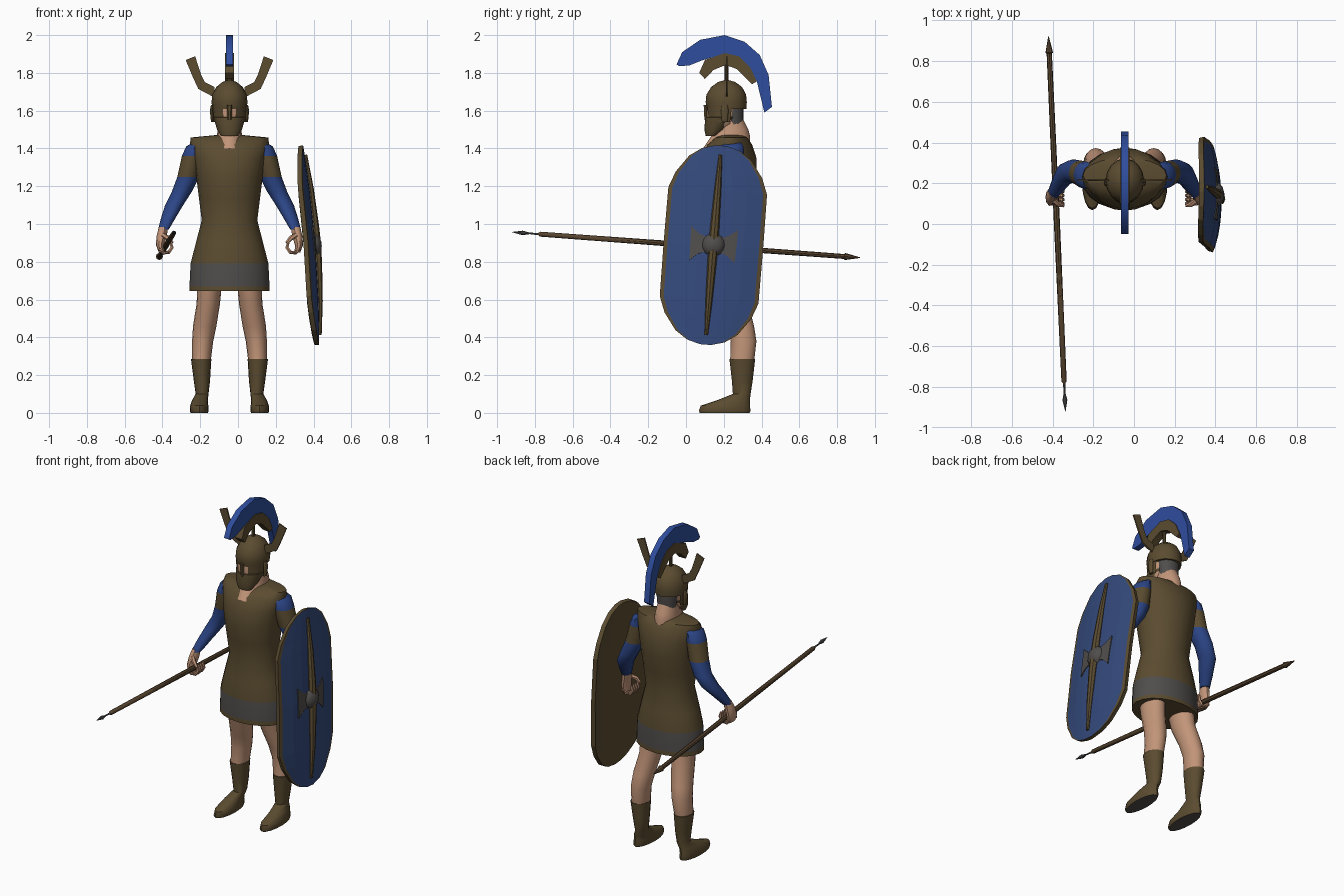
import bpy, bmesh, math
from mathutils import Vector, Matrix

if "Cube" in bpy.data.objects:
    bpy.data.objects.remove(bpy.data.objects["Cube"])

CX = -0.045  # body centre line


def material(name, r, g, b):
    m = bpy.data.materials.new(name)
    m.use_nodes = True
    m.diffuse_color = (r, g, b, 1)
    m.node_tree.nodes["Principled BSDF"].inputs["Base Color"].default_value = (r, g, b, 1)
    return m


BROWN = material("bronze brown", .105, .072, .03)
WOOD = material("dark wood", .095, .058, .028)
GREY = material("iron grey", .08, .075, .072)
SKIN = material("skin", .54, .30, .19)
SLEEVE = material("sleeve blue", .025, .06, .24)
CREST = material("crest blue", .028, .075, .34)
SHIELD = material("shield blue", .034, .068, .2)


def finish(name, bm, mats, rule=None, angle=40):
    for f in bm.faces:
        if rule:
            f.material_index = rule(f.calc_center_median())
    me = bpy.data.meshes.new(name)
    bm.to_mesh(me)
    bm.free()
    for m in mats:
        me.materials.append(m)
    if angle:
        me.shade_smooth()
        me.set_sharp_from_angle(angle=math.radians(angle))
    ob = bpy.data.objects.new(name, me)
    bpy.context.collection.objects.link(ob)
    return ob


def loft(name, rings, mats, rule=None, angle=40, keep=None):
    """Skin a list of equal-sized point rings and cap both ends."""
    bm = bmesh.new()
    rows = [[bm.verts.new(p) for p in ring] for ring in rings]
    n = len(rows[0])
    for a, b in zip(rows, rows[1:]):
        for i in range(n):
            j = (i + 1) % n
            bm.faces.new((a[i], a[j], b[j], b[i]))
    bm.faces.new(rows[0])
    bm.faces.new(rows[-1])
    bmesh.ops.recalc_face_normals(bm, faces=bm.faces)
    if keep:
        drop = [f for f in bm.faces if not keep(f.calc_center_median())]
        bmesh.ops.delete(bm, geom=drop, context="FACES")
    return finish(name, bm, mats, rule, angle)


def body(name, sections, mats, rule=None, side=1, n=16, **kw):
    """Horizontal ellipses given as (offset, y, z, x radius, y radius)."""
    turns = [math.tau * i / n for i in range(n)]
    rings = [[(CX + side * (dx + rx * math.cos(t)), y + ry * math.sin(t), z) for t in turns]
             for dx, y, z, rx, ry in sections]
    return loft(name, rings, mats, rule, **kw)


def tube(name, path, radii, mats, rule=None, n=8, angle=40):
    pts = [Vector(p) for p in path]
    rings = []
    for i, p in enumerate(pts):
        d = (pts[min(i + 1, len(pts) - 1)] - pts[max(i - 1, 0)]).normalized()
        a = d.cross(Vector((1, 0, 0)) if abs(d.x) < .9 else Vector((0, 1, 0))).normalized()
        b = d.cross(a)
        rings.append([p + radii[i] * (a * math.cos(math.tau * k / n) + b * math.sin(math.tau * k / n))
                      for k in range(n)])
    return loft(name, rings, mats, rule, angle)


def slab(name, outer, inner, half, place, mats):
    """Flat strip between two outlines, thickened both ways."""
    rings = [[place(*o, -half), place(*o, half), place(*i, half), place(*i, -half)]
             for o, i in zip(outer, inner)]
    return loft(name, rings, mats)


# tunic with a grey band above the hem
body("tunic", [(0, .22, .645, .213, .15), (0, .22, .67, .212, .15), (0, .22, .79, .206, .15),
               (0, .22, .9, .178, .14), (0, .22, 1.02, .147, .122), (0, .22, 1.14, .162, .138),
               (0, .22, 1.25, .176, .155), (0, .225, 1.35, .192, .148), (0, .23, 1.42, .21, .12),
               (0, .24, 1.458, .205, .085), (0, .24, 1.47, .08, .06)],
     [BROWN, GREY], lambda c: int(.67 < c.z < .79), n=20)

# neck, head and helmet
body("neck", [(0, .215, 1.40, .07, .125), (0, .235, 1.46, .068, .105),
              (0, .245, 1.50, .062, .085), (0, .23, 1.58, .055, .06)], [SKIN])
body("face", [(0, .17, 1.49, .04, .04), (0, .19, 1.53, .07, .08), (0, .2, 1.6, .08, .09),
              (0, .21, 1.68, .08, .09)], [SKIN])
body("helmet_dome", [(0, .215, 1.61, .091, .104), (0, .213, 1.645, .095, .109),
                     (0, .213, 1.685, .091, .105), (0, .215, 1.725, .07, .082),
                     (0, .215, 1.752, .038, .045), (0, .215, 1.762, .008, .01)], [BROWN])
body("chin_guard", [(0, .135, 1.465, .045, .03), (0, .155, 1.5, .066, .058),
                    (0, .19, 1.565, .085, .088), (0, .2, 1.568, .07, .07)], [BROWN])
body("cheek_guards", [(0, .2, 1.54, .083, .085), (0, .205, 1.62, .09, .1)], [BROWN],
     keep=lambda c: abs(c.x - CX) > .045 and c.y < .25)
body("neck_guard", [(0, .255, 1.51, .055, .045), (0, .25, 1.56, .062, .055),
                    (0, .245, 1.62, .07, .06)], [GREY])
body("nose_guard", [(0, .108, 1.55, .012, .012), (0, .104, 1.63, .014, .012)], [BROWN], n=6)
for s in (1, -1):
    body("ear_piece", [(.09, .205, 1.54, .008, .015), (.094, .205, 1.60, .01, .02),
                       (.09, .205, 1.63, .008, .015)], [BROWN], side=s, n=8)

# crest and its holder, both arcs from brow to nape
fore_aft = lambda y, z, t: (CX + t, y, z)
slab("crest",
     [(-.05, 1.845), (-.02, 1.91), (.075, 1.975), (.205, 2.0), (.31, 1.965), (.39, 1.895),
      (.437, 1.79), (.455, 1.62)],
     [(-.035, 1.835), (.02, 1.84), (.09, 1.868), (.205, 1.9), (.28, 1.883), (.335, 1.83),
      (.375, 1.755), (.415, 1.59)], .018, fore_aft, [CREST])
slab("crest_holder",
     [(.07, 1.8), (.1, 1.868), (.205, 1.905), (.28, 1.888), (.34, 1.83), (.375, 1.755)],
     [(.1, 1.768), (.145, 1.815), (.21, 1.842), (.27, 1.82), (.31, 1.78), (.35, 1.74)],
     .023, fore_aft, [BROWN])
tube("crest_post", [(CX, .215, 1.74), (CX, .215, 1.86)], [.01, .01], [BROWN])

# upright side plumes
for s in (1, -1):
    slab("side_plume", [(.08, 1.67), (.165, 1.715), (.195, 1.78), (.232, 1.868)],
         [(.08, 1.725), (.13, 1.75), (.15, 1.79), (.182, 1.888)], .004,
         lambda x, z, t: (CX + s * x, .215 + t, z), [BROWN])

for s, label in ((1, "left"), (-1, "right")):
    # sleeved arm with a brown upper cuff
    body(label + "_arm", [(.15, .24, 1.44, .03, .05), (.185, .24, 1.41, .045, .065),
                          (.197, .24, 1.36, .055, .068), (.218, .25, 1.25, .058, .062),
                          (.253, .262, 1.17, .053, .056), (.293, .245, 1.1, .048, .055),
                          (.325, .195, 1.03, .038, .045), (.35, .155, .97, .028, .032)],
         [SLEEVE, BROWN], lambda c: int(1.25 < c.z < 1.36), side=s, n=12)
    # hand with curled fingers
    body(label + "_palm", [(.35, .155, .985, .024, .026), (.358, .142, .94, .027, .036),
                           (.368, .132, .89, .022, .042), (.36, .13, .85, .015, .036)],
         [SKIN], side=s, n=10)
    for k in range(4):
        curl = [math.radians(-20 - 50 * i) for i in range(5)]
        tube(label + "_finger", [(CX + s * (.338 + .034 * math.cos(a)), .1 + .02 * k,
                                  .882 + .036 * math.sin(a)) for a in curl],
             [.011, .011, .011, .01, .007], [SKIN], n=6)
    tube(label + "_thumb", [(CX + s * .352, .115, .94), (CX + s * .325, .095, .925),
                            (CX + s * .302, .09, .9)], [.014, .013, .008], [SKIN], n=6)
    # bare leg in a tall boot with a grey sole
    body(label + "_leg", [(.16, .205, 0, .046, .132), (.16, .205, .012, .05, .137),
                          (.16, .208, .038, .048, .13), (.157, .25, .066, .042, .088),
                          (.145, .295, .1, .034, .047), (.146, .298, .17, .043, .055),
                          (.15, .298, .285, .054, .068), (.148, .298, .2851, .05, .064),
                          (.142, .305, .38, .056, .068), (.131, .29, .46, .062, .07),
                          (.112, .25, .58, .062, .08), (.103, .23, .72, .066, .09)],
         [SKIN, BROWN, GREY], lambda c: 2 if c.z < .003 else int(c.z < .2851), side=s)

# spear: leaf blade in front, pointed butt behind
tip, butt = Vector((-.337, -.92, .957)), Vector((-.42, .92, .822))
marks = [0, .03, .05, .075, .08, .5, .955, .957, 1]
tube("spear", [tip.lerp(butt, t) for t in marks],
     [.001, .012, .004, .006, .013, .015, .013, .019, .002],
     [WOOD, GREY], lambda c: int(c.y < -.78))

# shield: curved oval board, leaning outward at the foot
frame = (Matrix.Translation((.41, .145, .89)) @ Matrix.Rotation(math.radians(-4.6), 4, "Y")
         @ Matrix.Rotation(math.radians(-4.5), 4, "X"))


def on_shield(u, v, h=0):
    return frame @ Vector((h - .55 * u * u - .08 * v * v, u, v))


half = [(.29, .262), (.375, .23), (.465, .165), (.51, .1), (.53, .03)]
levels = [(-v, w) for v, w in reversed(half)] + [(0, .264)] + half
columns = [-1, -.92, -.6, -.3, 0, .3, .6, .92, 1]
bm = bmesh.new()
grid = [[bm.verts.new(on_shield(w * c, v)) for c in columns] for v, w in levels]
for a, b in zip(grid, grid[1:]):
    for i in range(len(columns) - 1):
        f = bm.faces.new((a[i], a[i + 1], b[i + 1], b[i]))
        f.material_index = int(i in (0, len(columns) - 2))
board = finish("shield_board", bm, [SHIELD, BROWN], angle=0)
thick = board.modifiers.new("thickness", "SOLIDIFY")
thick.thickness = .025
thick.offset = -1
thick.material_offset = thick.material_offset_rim = 1

# shield fittings: spine, boss and flared side plates
spine = [-.48, -.3, -.1, 0, .1, .3, .48]
tube("shield_spine", [on_shield(0, v, .004) for v in spine],
     [.009, .018, .024, .026, .024, .018, .009], [BROWN])
loft("shield_boss", [[on_shield(r * math.cos(math.tau * i / 14), r * math.sin(math.tau * i / 14), h)
                      for i in range(14)]
                     for h, r in ((-.004, .062), (.012, .056), (.026, .036), (.033, .01))], [GREY])
for s in (1, -1):
    slab("shield_plate", [(s * .03, .035), (s * .08, .055), (s * .125, .09)],
         [(s * .03, -.035), (s * .08, -.055), (s * .12, -.09)], .004, on_shield, [GREY])
